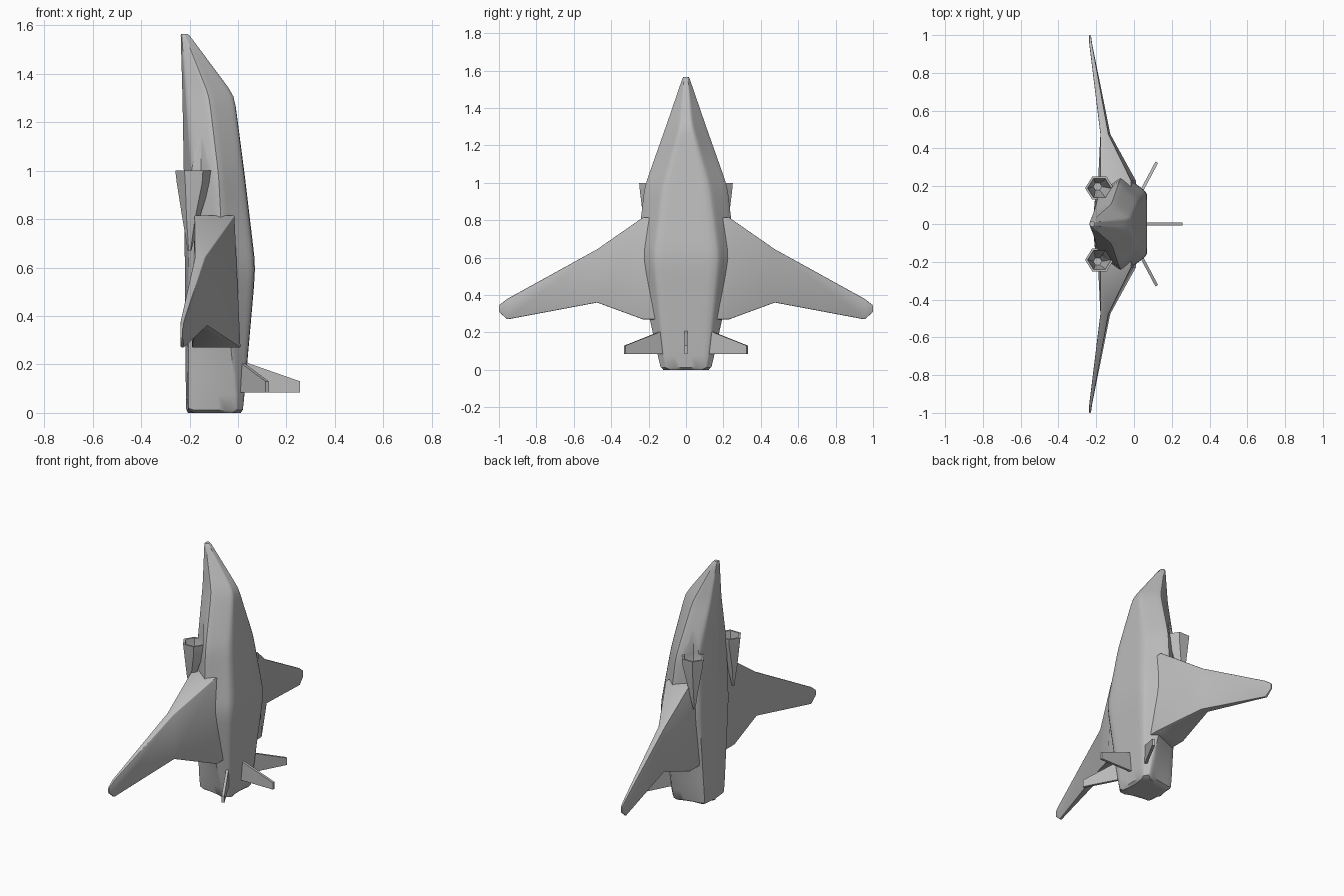
import bpy
import bmesh
import math
from mathutils import Vector

if "Cube" in bpy.data.objects:
    bpy.data.objects.remove(bpy.data.objects["Cube"], do_unlink=True)

GREY = (0.5, 0.5, 0.5, 1)
paint = bpy.data.materials.new("hull grey")
paint.use_nodes = True
paint.diffuse_color = GREY
paint.node_tree.nodes["Principled BSDF"].inputs["Base Color"].default_value = GREY


def loft(name, rings):
    """Skin a list of equal-sized point rings and cap both ends."""
    bm = bmesh.new()
    loops = [[bm.verts.new(p) for p in ring] for ring in rings]
    n = len(loops[0])
    for low, high in zip(loops, loops[1:]):
        for i in range(n):
            j = (i + 1) % n
            bm.faces.new((low[i], low[j], high[j], high[i]))
    bm.faces.new(loops[0][::-1])
    bm.faces.new(loops[-1])
    bmesh.ops.recalc_face_normals(bm, faces=bm.faces)
    mesh = bpy.data.meshes.new(name)
    bm.to_mesh(mesh)
    bm.free()
    mesh.materials.append(paint)
    obj = bpy.data.objects.new(name, mesh)
    bpy.context.collection.objects.link(obj)
    return obj


def modify(obj, kind, **settings):
    mod = obj.modifiers.new(kind.title(), kind)
    for key, value in settings.items():
        setattr(mod, key, value)


def mirror(obj):
    modify(obj, 'MIRROR', use_axis=(False, True, False), use_mirror_merge=False)


def finish(obj, angle):
    bpy.ops.object.select_all(action='DESELECT')
    obj.select_set(True)
    bpy.context.view_layer.objects.active = obj
    for mod in list(obj.modifiers):
        bpy.ops.object.modifier_apply(modifier=mod.name)
    bpy.ops.object.shade_smooth_by_angle(angle=math.radians(angle))


# Hull: height, ridge x, then (x, y) of the upper, side and belly corners
sections = [
    (0.00, -0.215, (-0.21, 0.10), (0.0, 0.135), (0.02, 0.11)),
    (0.60, -0.22, (-0.205, 0.15), (-0.06, 0.27), (0.073, 0.17)),
    (0.98, -0.225, (-0.19, 0.15), (-0.08, 0.225), (0.028, 0.12)),
    (1.31, -0.23, (-0.215, 0.06), (-0.12, 0.107), (-0.015, 0.03)),
    (1.565, -0.237, (-0.233, 0.014), (-0.222, 0.017), (-0.205, 0.01)),
]
rings = []
for z, ridge, *corners in sections:
    left = [(x, y, z) for x, y in corners]
    right = [(x, -y, z) for x, y in reversed(corners)]
    rings.append([(ridge, 0, z)] + left + right)
hull = loft("hull", rings)
crease = hull.data.attributes.new("crease_edge", 'FLOAT', 'EDGE')
for edge in hull.data.edges:
    a, b = (hull.data.vertices[i].co for i in edge.vertices)
    level = abs(a.z - b.z) < 0.001
    at_end = level and (a.z < 0.01 or a.z > 1.5)
    crease.data[edge.index].value = 0.9 if at_end else 0.5 if level else 0.72
modify(hull, 'SUBSURF', levels=3, render_levels=3)


# Intakes: tapered hexagonal ducts, with a channel cut into the hull above
def hexagon(z, scale, x=-0.183, y=0.19):
    turn = [math.radians(60 * i) for i in range(6)]
    return [(x + 0.076 * scale * math.cos(t),
             y + 0.07 * scale * math.sin(t), z) for t in turn]


intakes = loft("intakes", [hexagon(0.67, 0.1, -0.2, 0.2),
                           hexagon(0.8, 0.45, -0.195, 0.2),
                           hexagon(0.95, 0.92), hexagon(1.0, 1)])
channel = loft("channel_cutter", [hexagon(0.82, 0.3, -0.193, 0.198),
                                  hexagon(0.95, 0.74), hexagon(1.0, 0.82),
                                  hexagon(1.3, 0.82)])
channel.hide_render = True
mirror(channel)
mirror(intakes)
for part in (hull, intakes):
    modify(part, 'BOOLEAN', object=channel, operation='DIFFERENCE', solver='EXACT')
finish(hull, 35)
finish(intakes, 25)
bpy.data.objects.remove(channel, do_unlink=True)

# Wings: span y, leading z and x range, trailing z and x range
stations = [
    (0.05, 0.815, (-0.18, -0.015), 0.27, (-0.19, 0.01)),
    (0.23, 0.815, (-0.18, -0.015), 0.27, (-0.19, 0.01)),
    (0.475, 0.645, (-0.178, -0.135), 0.36, (-0.178, -0.125)),
    (0.955, 0.38, (-0.237, -0.222), 0.27, (-0.237, -0.222)),
    (1.0, 0.345, (-0.238, -0.228), 0.31, (-0.238, -0.228)),
]
wings = loft("wings", [[(lead[0], y, zl), (lead[1], y, zl),
                        (trail[1], y, zt), (trail[0], y, zt)]
                       for y, zl, lead, zt, trail in stations])
mirror(wings)
modify(wings, 'BEVEL', width=0.004, segments=2, limit_method='ANGLE',
       angle_limit=math.radians(40))
finish(wings, 35)

# Tail fins: one tapered blade fanned out three ways
blade = [(0, 0.085), (0.257, 0.085), (0.257, 0.13), (0, 0.22)]
for name, side in (("right_fin", -1), ("centre_fin", 0), ("left_fin", 1)):
    angle = math.radians(62 * side)
    out = Vector((math.cos(angle), math.sin(angle), 0))
    across = Vector((-out.y, out.x, 0)) * 0.008
    root = Vector((0, 0.1 * side, 0))
    loft(name, [[root + out * r + across * s + Vector((0, 0, z)) for r, z in blade]
                for s in (-1, 1)])
